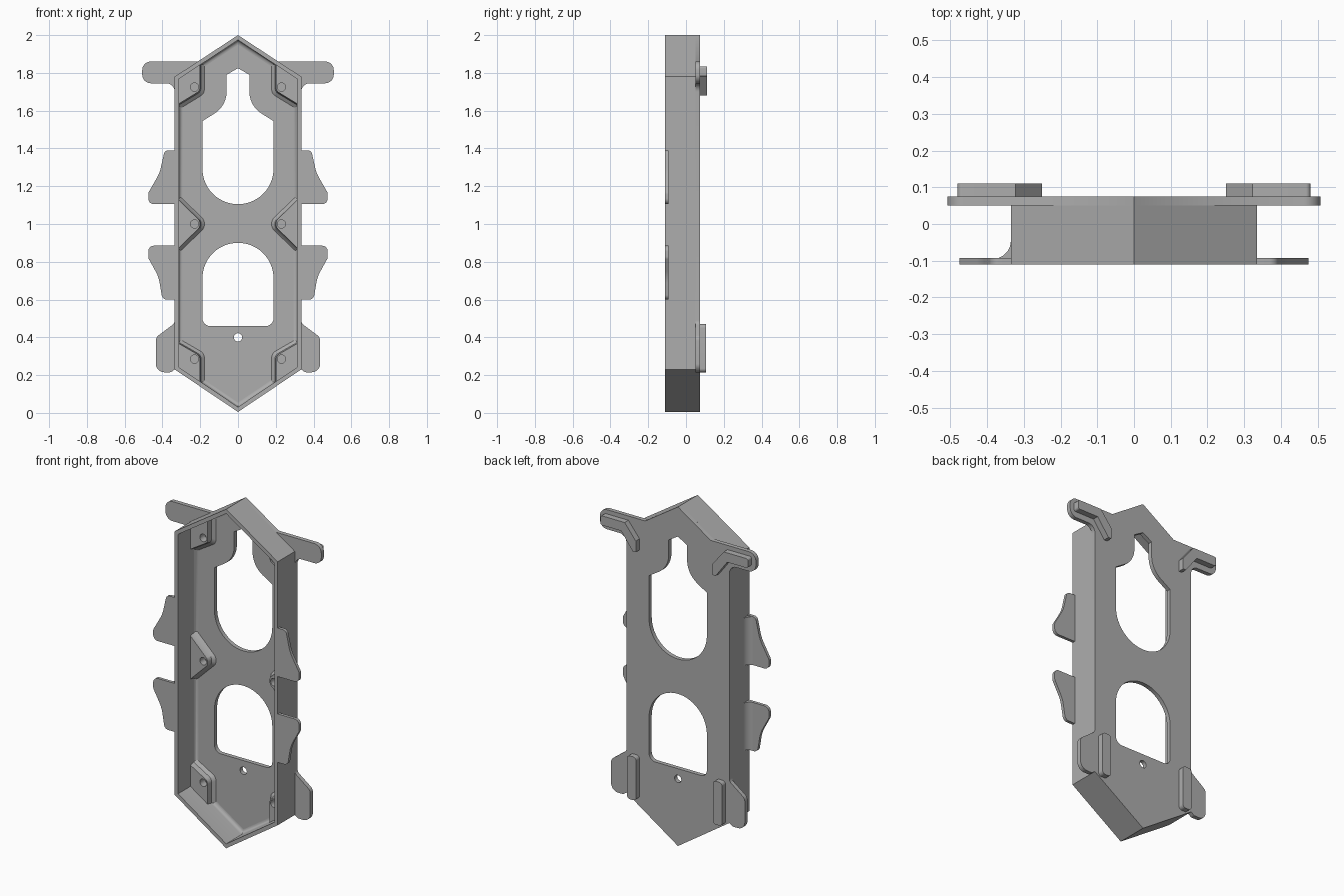
import bpy, bmesh, math
from mathutils import Vector

if "Cube" in bpy.data.objects:
    bpy.data.objects.remove(bpy.data.objects["Cube"], do_unlink=True)

grey = bpy.data.materials.new("plain grey")
grey.use_nodes = True
grey.diffuse_color = (0.42, 0.42, 0.42, 1)
grey.node_tree.nodes["Principled BSDF"].inputs["Base Color"].default_value = (0.42, 0.42, 0.42, 1)

FRONT, FLOOR, BACK = -0.11, 0.05, 0.075


def finish(name, bm):
    """Clean the mesh, link it and shade it."""
    bmesh.ops.remove_doubles(bm, verts=bm.verts, dist=1e-5)
    bmesh.ops.recalc_face_normals(bm, faces=bm.faces)
    mesh = bpy.data.meshes.new(name)
    bm.to_mesh(mesh)
    bm.free()
    mesh.materials.clear()
    mesh.materials.append(grey)
    obj = bpy.data.objects.new(name, mesh)
    bpy.context.collection.objects.link(obj)
    bpy.ops.object.select_all(action='DESELECT')
    obj.select_set(True)
    bpy.context.view_layer.objects.active = obj
    bpy.ops.object.shade_smooth_by_angle(angle=math.radians(35))
    return obj


def rounded(corners, steps=8):
    """Outline from (x, z, radius) corners."""
    out = []
    n = len(corners)
    for i, (x, z, r) in enumerate(corners):
        p = Vector((x, z))
        if r == 0:
            out.append(p)
            continue
        a = (Vector(corners[i - 1][:2]) - p).normalized()
        b = (Vector(corners[(i + 1) % n][:2]) - p).normalized()
        half = a.angle(b) / 2
        centre = p + (a + b).normalized() * (r / math.sin(half))
        reach = r / math.tan(half)
        u, v = p + a * reach - centre, p + b * reach - centre
        count = steps * (2 if r > 0.1 else 1)
        for k in range(count + 1):
            out.append(centre + u.lerp(v, k / count).normalized() * r)
    return out


def both_sides(half):
    """Close a +x half outline by mirroring it."""
    return half + [(-x, z, r) for x, z, r in reversed(half) if x > 0]


def flip(points, side):
    return [Vector((side * p[0], p[1])) for p in points]


def circle(x, z, r, n=24):
    return [Vector((x + r * math.cos(k * math.tau / n), z + r * math.sin(k * math.tau / n))) for k in range(n)]


def plate(name, loops, y0, y1):
    """Filled outline with holes, given thickness along y."""
    curve = bpy.data.curves.new(name, 'CURVE')
    curve.dimensions, curve.fill_mode = '2D', 'BOTH'
    curve.extrude = (y1 - y0) / 2
    for loop in loops:
        spline = curve.splines.new('POLY')
        spline.points.add(len(loop) - 1)
        for point, p in zip(spline.points, loop):
            point.co = (p[0], p[1], 0, 1)
        spline.use_cyclic_u = True
    temp = bpy.data.objects.new(name + "_outline", curve)
    bpy.context.collection.objects.link(temp)
    graph = bpy.context.evaluated_depsgraph_get()
    mesh = bpy.data.meshes.new_from_object(temp.evaluated_get(graph))
    bm = bmesh.new()
    bm.from_mesh(mesh)
    bpy.data.objects.remove(temp, do_unlink=True)
    bpy.data.meshes.remove(mesh)
    for v in bm.verts:
        x, z, d = v.co
        v.co = (x, (y0 + y1) / 2 - d, z)
    return finish(name, bm)


def loft(name, rings, cyclic=False, caps=False):
    """Skin a series of equal closed rings."""
    bm = bmesh.new()
    rows = [[bm.verts.new(p) for p in ring] for ring in rings]
    pairs = list(zip(rows, rows[1:])) + ([(rows[-1], rows[0])] if cyclic else [])
    for a, b in pairs:
        for i in range(len(a)):
            j = (i + 1) % len(a)
            bm.faces.new((a[i], a[j], b[j], b[i]))
    if caps:
        bm.faces.new(rows[0])
        bm.faces.new(rows[-1])
    return finish(name, bm)


def at_depth(points, y):
    return [Vector((p[0], y, p[1])) for p in points]


def hexagon(inset):
    """Long hexagon body outline, offset inwards."""
    rise, shift = inset / 0.836, 0.54 * inset
    w = 0.335 - inset
    return [(0, 2 - rise), (w, 1.78 - shift), (w, 0.23 + shift),
            (0, 0.005 + rise), (-w, 0.23 + shift), (-w, 1.78 - shift)]


# Back plate with its four tabs and the cut-outs
plate_half = [(0, 2, 0), (0.213, 1.86, 0), (0.507, 1.86, 0.045), (0.507, 1.745, 0.045),
              (0.335, 1.745, 0.045), (0.335, 0.475, 0.03), (0.435, 0.4, 0.035),
              (0.435, 0.215, 0.045), (0.355, 0.215, 0.02), (0.335, 0.23, 0), (0, 0.005, 0)]
upper_opening = [(0, 1.825, 0), (0.06, 1.79, 0), (0.06, 1.625, 0.14), (0.188, 1.545, 0), (0.188, 1.105, 0.187)]
lower_opening = [(0.188, 0.9, 0.187), (0.188, 0.46, 0.04)]
plate("back_plate", [rounded(both_sides(plate_half)), rounded(both_sides(upper_opening)),
                     rounded(both_sides(lower_opening)), circle(0, 0.4, 0.022)], FLOOR, BACK)

# Surrounding wall with a fillet where it meets the plate
wall, fillet = 0.022, 0.02
rings = [at_depth(hexagon(0), FLOOR), at_depth(hexagon(0), FRONT), at_depth(hexagon(wall), FRONT)]
for k in range(6):
    t = k / 5 * math.pi / 2
    rings.append(at_depth(hexagon(wall + fillet * (1 - math.cos(t))), FLOOR - fillet * (1 - math.sin(t))))
loft("outer_wall", rings, cyclic=True)

# Shapes repeated on each side, drawn for +x
bosses = {
    "top": ([(0.325, 1.785, 0), (0.178, 1.872, 0), (0.178, 1.69, 0.04), (0.325, 1.6, 0)], 1.785, 1.725),
    "middle": ([(0.325, 1.165, 0), (0.178, 1.02, 0.04), (0.178, 0.98, 0.04), (0.325, 0.835, 0)], 1.0, 1.0),
    "bottom": ([(0.325, 0.4, 0), (0.178, 0.315, 0.04), (0.178, 0.14, 0), (0.325, 0.235, 0)], 0.235, 0.285),
}
wings = {
    "upper": [(0.32, 1.105, 0), (0.475, 1.105, 0.03), (0.475, 1.165, 0.03), (0.415, 1.27, 0.2),
              (0.388, 1.39, 0.025), (0.32, 1.39, 0)],
    "lower": [(0.32, 0.6, 0), (0.4, 0.6, 0.028), (0.42, 0.72, 0.2), (0.475, 0.82, 0.03),
              (0.475, 0.885, 0.03), (0.32, 0.885, 0)],
}
top_rib = [(0.48, 1.835, 0.012), (0.322, 1.835, 0), (0.25, 1.745, 0), (0.25, 1.68, 0),
           (0.27, 1.68, 0), (0.345, 1.78, 0), (0.48, 1.78, 0.012)]
bottom_rib = [(0.25, 0.47, 0.02), (0.31, 0.47, 0.02), (0.31, 0.215, 0.02), (0.25, 0.215, 0.02)]

for side, label in ((1, "left"), (-1, "right")):
    # Screw bosses with sloped skirts
    for place, (shape, anchor, hole_z) in bosses.items():
        base = flip(rounded(shape), side)
        pivot = Vector((side * 0.325, anchor))
        top = [pivot + (p - pivot) * 0.84 for p in base]
        mid = [pivot + (p - pivot) * 0.88 for p in base]
        loft(f"{label}_{place}_boss_skirt", [at_depth(base, FLOOR), at_depth(mid, 0.035), at_depth(top, 0.005)])
        plate(f"{label}_{place}_boss", [top, circle(side * 0.23, hole_z, 0.022)], 0.005, FLOOR)
    # Thin wings level with the front rim
    for place, shape in wings.items():
        plate(f"{label}_{place}_wing", [flip(rounded(shape), side)], FRONT, -0.092)
    # Raised ribs behind the tabs
    plate(f"{label}_top_rib", [flip(rounded(top_rib), side)], BACK, 0.11)
    plate(f"{label}_bottom_rib", [flip(rounded(bottom_rib), side)], BACK, 0.107)

# Curved gussets behind the right wings
for name, low, high in (("upper", 1.105, 1.385), ("lower", 0.605, 0.885)):
    arc = [(-0.385 + 0.05 * math.sin(t), -0.045 - 0.05 * math.cos(t))
           for t in (k * math.pi / 16 for k in range(9))]
    profile = arc + [(-0.33, -0.095)]
    loft(f"right_{name}_gusset", [[Vector((x, y, z)) for x, y in profile] for z in (low, high)], caps=True)
